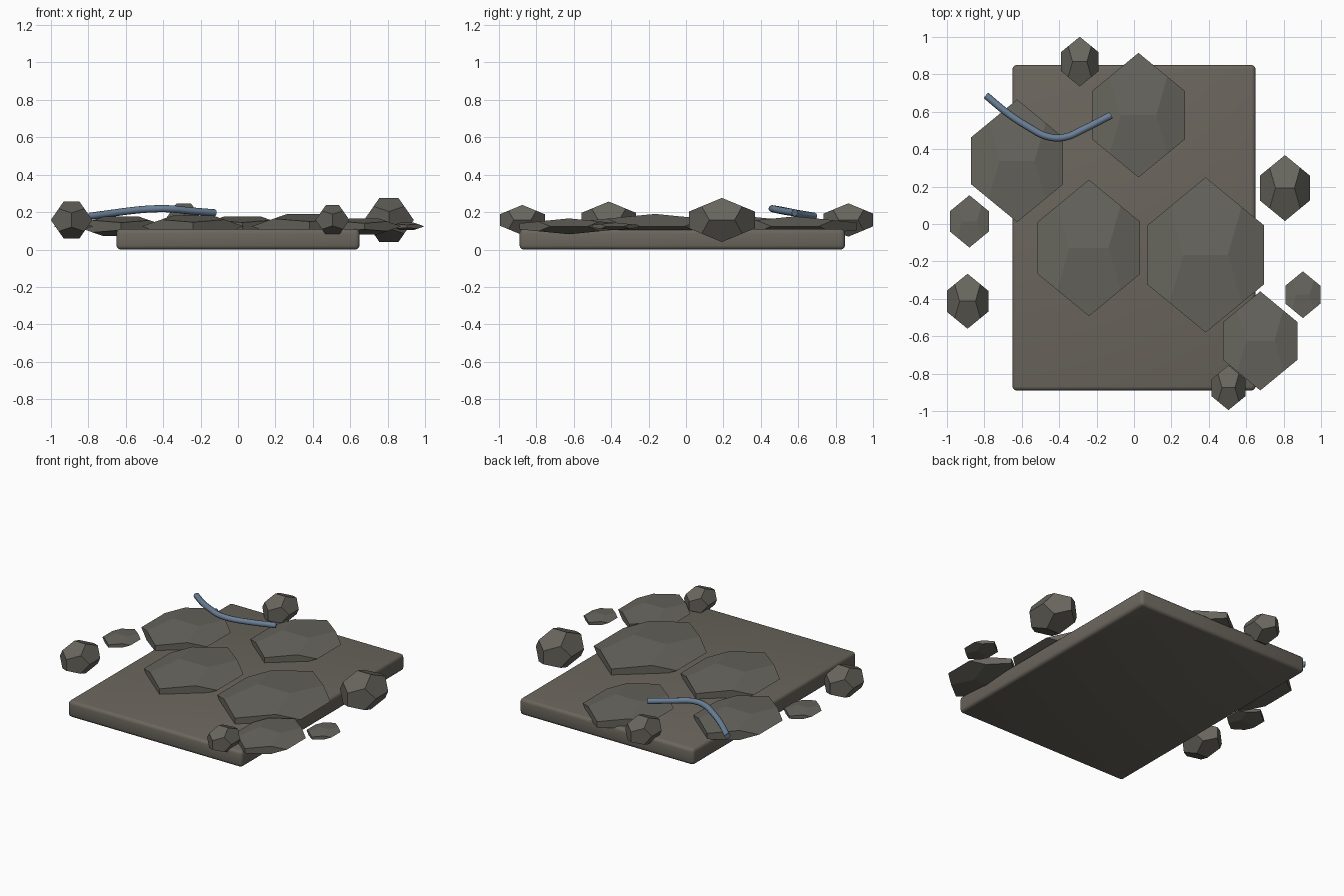
import bpy, bmesh

if "Cube" in bpy.data.objects:
    bpy.data.objects.remove(bpy.data.objects["Cube"])

PHI = (1 + 5 ** 0.5) / 2


def material(name, rgb):
    m = bpy.data.materials.new(name)
    m.diffuse_color = (*rgb, 1)
    m.use_nodes = True
    m.node_tree.nodes["Principled BSDF"].inputs["Base Color"].default_value = m.diffuse_color
    return m


SLAB = material("slab brown grey", (0.147, 0.133, 0.110))
STONE = material("stone grey", (0.135, 0.130, 0.110))
BLUE = material("tube blue grey", (0.144, 0.212, 0.305))


def add_object(name, bm, mat):
    mesh = bpy.data.meshes.new(name)
    bm.to_mesh(mesh)
    bm.free()
    mesh.materials.append(mat)
    ob = bpy.data.objects.new(name, mesh)
    bpy.context.collection.objects.link(ob)
    return ob


def stone(name, centre, half):
    """Twelve-sided stone stretched to the given half sizes."""
    bm = bmesh.new()
    s = (-1, 1)
    pts = [(a, b, c) for a in s for b in s for c in s]
    for a in s:
        for b in s:
            p, q = a * PHI, b / PHI
            pts += [(p, q, 0), (0, p, q), (q, 0, p)]
    for p in pts:
        bm.verts.new(p)
    bmesh.ops.convex_hull(bm, input=bm.verts[:])
    bmesh.ops.dissolve_limit(bm, angle_limit=0.02, verts=bm.verts[:], edges=bm.edges[:])
    bmesh.ops.recalc_face_normals(bm, faces=bm.faces[:])
    for v in bm.verts:
        v.co = [c + k * h / PHI for c, k, h in zip(centre, v.co, half)]
    return add_object(name, bm, STONE)


# Base slab with softly rounded edges
bm = bmesh.new()
bmesh.ops.create_cube(bm, size=1)
for v in bm.verts:
    v.co = (v.co.x * 1.3, v.co.y * 1.74 - 0.02, (v.co.z + 0.5) * 0.11)
bmesh.ops.bevel(bm, geom=bm.edges[:], offset=0.022, segments=3, profile=0.5, affect='EDGES')
slab = add_object("base_slab", bm, SLAB)
bpy.context.view_layer.objects.active = slab
slab.select_set(True)
bpy.ops.object.shade_smooth_by_angle(angle=0.7)

# Flat paving stones: x, y, half length
flat = [(0.383, -0.165, 0.415), (-0.241, -0.128, 0.365), (0.024, 0.582, 0.333),
        (-0.625, 0.338, 0.328), (0.675, -0.625, 0.265),
        (-0.88, 0.014, 0.140), (0.903, -0.378, 0.125)]
for i, (x, y, h) in enumerate(flat):
    stone(f"flat_stone_{i + 1}", (x, y, 0.124), (h * 0.75, h, h * 0.16))

# Chunky border rocks
rocks = [(0.807, 0.192, 0.176), (-0.89, -0.413, 0.147),
         (-0.29, 0.868, 0.133), (0.505, -0.875, 0.120)]
for i, (x, y, h) in enumerate(rocks):
    stone(f"border_rock_{i + 1}", (x, y, 0.158), (h * 0.755, h, h * 0.67))

# Bent blue tube lying over the stones
path = [(-0.791, 0.687, 0.178), (-0.668, 0.586, 0.195), (-0.56, 0.516, 0.209),
        (-0.465, 0.468, 0.217), (-0.374, 0.463, 0.218), (-0.267, 0.508, 0.208),
        (-0.123, 0.582, 0.196)]
curve = bpy.data.curves.new("bent_tube", 'CURVE')
curve.dimensions = '3D'
curve.bevel_depth = 0.019
curve.bevel_resolution = 2
curve.resolution_u = 4
curve.use_fill_caps = True
spline = curve.splines.new('BEZIER')
spline.bezier_points.add(len(path) - 1)
for bp, p in zip(spline.bezier_points, path):
    bp.co = p
    bp.handle_left_type = bp.handle_right_type = 'AUTO'
curve.materials.append(BLUE)
bpy.context.collection.objects.link(bpy.data.objects.new("bent_tube", curve))
